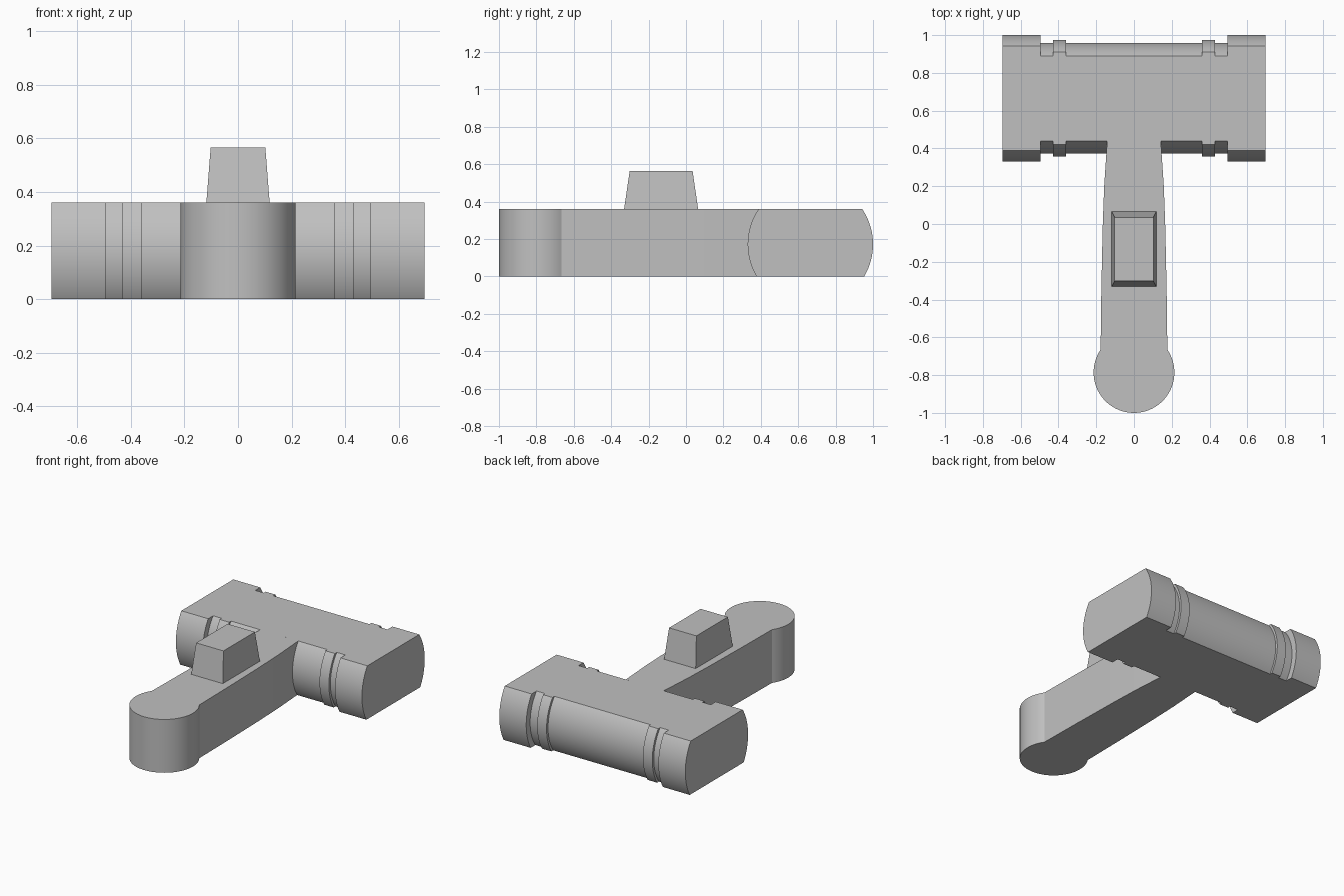
import bpy, bmesh, math
from mathutils import Vector

cube = bpy.data.objects.get("Cube")
if cube:
    bpy.data.objects.remove(cube, do_unlink=True)

grey = bpy.data.materials.new("plain grey")
grey.use_nodes = True
grey.diffuse_color = (0.53, 0.53, 0.53, 1)
grey.node_tree.nodes["Principled BSDF"].inputs["Base Color"].default_value = grey.diffuse_color

TOP = 0.36          # thickness of the flat body
AXIS_Y, AXIS_Z = 0.665, 0.172
R_END, R_BAND, R_CORE = 0.335, 0.309, 0.293


def finish(name, bm, smooth=True):
    bmesh.ops.recalc_face_normals(bm, faces=bm.faces)
    mesh = bpy.data.meshes.new(name)
    bm.to_mesh(mesh)
    bm.free()
    mesh.materials.append(grey)
    obj = bpy.data.objects.new(name, mesh)
    bpy.context.collection.objects.link(obj)
    if smooth:
        bpy.ops.object.select_all(action='DESELECT')
        obj.select_set(True)
        bpy.context.view_layer.objects.active = obj
        bpy.ops.object.shade_smooth_by_angle(angle=math.radians(25))
    return obj


def loft(bm, rings):
    """Skin a list of equal-length point rings and cap both ends."""
    loops = [[bm.verts.new(p) for p in ring] for ring in rings]
    n = len(loops[0])
    for a, b in zip(loops, loops[1:]):
        for i in range(n):
            j = (i + 1) % n
            bm.faces.new((a[i], a[j], b[j], b[i]))
    bm.faces.new(loops[0])
    bm.faces.new(loops[-1])


# Hammer head: stepped cylinder along x, sliced flat above and below
half = [(0.695, R_END), (0.494, R_END), (0.494, R_CORE), (0.43, R_CORE),
        (0.43, R_BAND), (0.36, R_BAND), (0.36, R_CORE)]
profile = half + [(-x, r) for x, r in reversed(half)]
STEPS = 128
angles = [2 * math.pi * (i + 0.5) / STEPS for i in range(STEPS)]
bm = bmesh.new()
loft(bm, [[(x, AXIS_Y + r * math.cos(a), AXIS_Z + r * math.sin(a)) for a in angles]
          for x, r in profile])
bmesh.ops.recalc_face_normals(bm, faces=bm.faces)
for z, direction in ((TOP, 1), (0, -1)):
    cut = bmesh.ops.bisect_plane(bm, geom=bm.verts[:] + bm.edges[:] + bm.faces[:],
                                 plane_co=Vector((0, 0, z)),
                                 plane_no=Vector((0, 0, direction)), clear_outer=True)
    rim = [e for e in cut["geom_cut"] if isinstance(e, bmesh.types.BMEdge)]
    bmesh.ops.holes_fill(bm, edges=rim, sides=0)
finish("hammer_head", bm)

# Handle: gently tapered grip ending in a round pommel
POMMEL_Y, POMMEL_R = -0.786, 0.214
joint = math.acos(0.177 / POMMEL_R)
arc = [math.pi + (-joint) + (math.pi + 2 * joint) * i / 72 for i in range(73)]
head_edge = AXIS_Y - math.sqrt(R_CORE ** 2 - (TOP - AXIS_Z) ** 2)
side = [(0.173, -0.35), (0.166, -0.02), (0.158, 0.2), (0.142, head_edge)]
outline = [(POMMEL_R * math.cos(a), POMMEL_Y + POMMEL_R * math.sin(a)) for a in arc]
outline += side + [(-x, y) for x, y in reversed(side)]
bm = bmesh.new()
loft(bm, [[(x, y, z) for x, y in outline] for z in (0, TOP)])
finish("handle", bm)

# Tapered block standing on the handle
BLOCK_Y = -0.133


def rectangle(w, d, z):
    return [(sx * w, BLOCK_Y + sy * d, z)
            for sx, sy in ((-1, -1), (1, -1), (1, 1), (-1, 1))]


bm = bmesh.new()
loft(bm, [rectangle(0.118, 0.198, TOP), rectangle(0.102, 0.168, 0.565)])
finish("top_block", bm, smooth=False)
